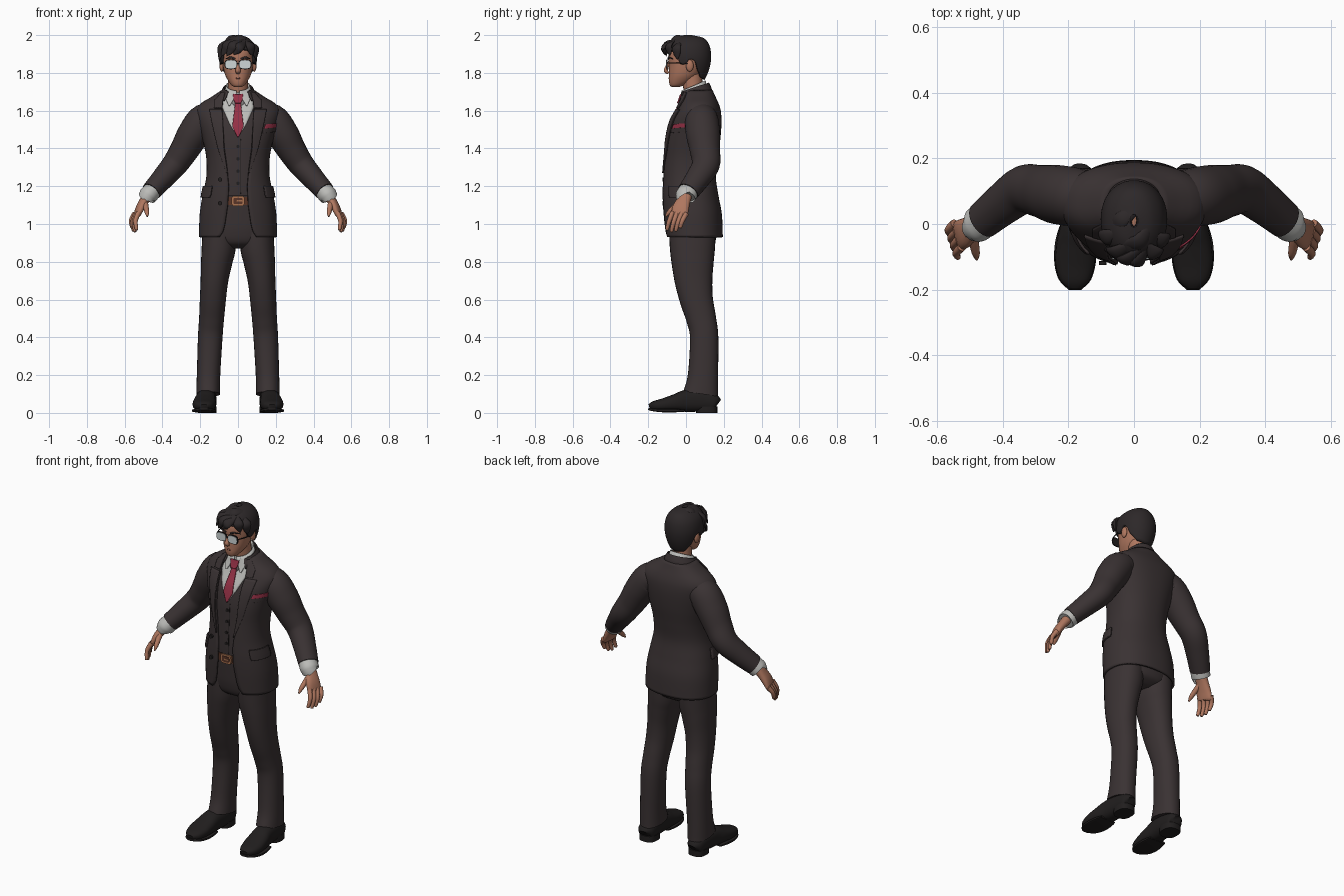
import bpy, bmesh, math
from mathutils import Vector

COL = {"suit": (.042, .032, .033), "hair": (.026, .021, .022), "skin": (.43, .185, .115),
       "shirt": (.50, .50, .48), "tie": (.30, .03, .06), "lens": (.62, .68, .68),
       "belt_leather": (.10, .035, .02), "buckle_copper": (.40, .17, .08),
       "black": (.015, .013, .013), "lip": (.30, .11, .075)}
MAT = {}
for k, c in COL.items():
    MAT[k] = bpy.data.materials.new(k)
    MAT[k].diffuse_color = (*c, 1)


def make(name, verts, faces, mat, fix=True, thick=0, side=-1):
    me = bpy.data.meshes.new(name)
    me.from_pydata(verts, [], faces)
    if fix:
        bm = bmesh.new()
        bm.from_mesh(me)
        bmesh.ops.recalc_face_normals(bm, faces=bm.faces)
        bm.to_mesh(me)
        bm.free()
    me.materials.append(MAT[mat])
    me.polygons.foreach_set("use_smooth", [True] * len(me.polygons))
    me.set_sharp_from_angle(angle=math.radians(45))
    ob = bpy.data.objects.new(name, me)
    bpy.context.collection.objects.link(ob)
    if thick:
        m = ob.modifiers.new("thickness", "SOLIDIFY")
        m.thickness, m.offset = thick, side
    return ob


def grid(name, rows, mat, closed=True, caps=True, thick=0, side=-1):
    n, m = len(rows[0]), len(rows)
    faces = [(i * n + j, i * n + (j + 1) % n, (i + 1) * n + (j + 1) % n, (i + 1) * n + j)
             for i in range(m - 1) for j in range(n if closed else n - 1)]
    if closed and caps:
        faces += [tuple(reversed(range(n))), tuple(range((m - 1) * n, m * n))]
    return make(name, [p for r in rows for p in r], faces, mat, closed and caps, thick, side)


def smooth(pts, n=6):
    """Catmull-Rom through tuples of any length."""
    P = [pts[0]] + list(pts) + [pts[-1]]
    out = []
    for i in range(1, len(P) - 2):
        for k in range(n):
            t = k / n
            out.append(tuple(.5 * (2 * b + (c - a) * t + (2 * a - 5 * b + 4 * c - d) * t * t
                       + (3 * b - a - 3 * c + d) * t ** 3)
                       for a, b, c, d in zip(P[i - 1], P[i], P[i + 1], P[i + 2])))
    return out + [tuple(pts[-1])]


def at(S, z):
    """Linear lookup in a table sorted by its first column."""
    z = min(max(z, S[0][0]), S[-1][0])
    for p, q in zip(S, S[1:]):
        if z <= q[0]:
            t = (z - p[0]) / max(q[0] - p[0], 1e-9)
            return [a + (b - a) * t for a, b in zip(p, q)][1:]


def power(v, e):
    return math.copysign(abs(v) ** e, v)


def surf(S, a, z, off=0, n=2.3):
    """Point on a body table (z, half width, front y, back y); angle 0 faces front."""
    rx, f, b = at(S, z)
    return (max(rx + off, .002) * power(math.sin(a), 2 / n),
            (f + b) / 2 - max((b - f) / 2 + off, .002) * power(math.cos(a), 2 / n), z)


def loft(name, S, mat, off=0, n=2.3, seg=40, z0=None, z1=None, steps=40):
    z0 = S[0][0] if z0 is None else z0
    z1 = S[-1][0] if z1 is None else z1
    rows = [[surf(S, 2 * math.pi * j / seg, z0 + (z1 - z0) * i / steps, off, n)
             for j in range(seg)] for i in range(steps + 1)]
    return grid(name, rows, mat)


def tube(name, pts, mat, ref=(1, 0, 0), seg=20, n=2.0, sub=6):
    """pts: (x, y, z, radius along ref, other radius)."""
    D = smooth(pts, sub)
    rows = []
    for i, p in enumerate(D):
        t = (Vector(D[min(i + 1, len(D) - 1)][:3]) - Vector(D[max(i - 1, 0)][:3])).normalized()
        u = Vector(ref)
        u = (u - t * u.dot(t)).normalized()
        v = t.cross(u)
        rows.append([Vector(p[:3]) + u * p[3] * power(math.cos(w), 2 / n) + v * p[4] * power(math.sin(w), 2 / n)
                     for w in (2 * math.pi * j / seg for j in range(seg))])
    return grid(name, rows, mat)


def patch(name, rows, mat, off, s=1, thick=.005, slope=0, ang=False, cols=10):
    """Plate on the torso front. rows: (z rising, x from, x to), or degrees when ang."""
    out, steps = [], 24
    for i in range(steps + 1):
        z = rows[0][0] + (rows[-1][0] - rows[0][0]) * i / steps
        lo, hi = sorted(s * v for v in at(rows, z))
        row = []
        for j in range(cols + 1):
            x = lo + (hi - lo) * j / cols
            zz = z + slope * (x - (lo + hi) / 2)
            q = min(abs(x) / (at(TORSO, zz)[0] + off), 1)
            a = math.radians(x) if ang else math.copysign(math.asin(q ** 1.15), x)
            row.append(surf(TORSO, a, zz, off))
        out.append(row)
    return grid(name, out, mat, closed=False, thick=thick, side=1)


def disc(name, x, y, z, rx, rz, thick, mat, n=2.0):
    tube(name, [(x, y, z, rx, rz), (x, y - thick, z, rx, rz)], mat, n=n, sub=1, seg=24)


def ball(name, loc, r, mat):
    tube(name, [(loc[0], loc[1], loc[2] + r[2] * math.sin(t), max(r[0] * math.cos(t), .0005),
                 max(r[1] * math.cos(t), .0005)) for t in (math.pi * (i / 10 - .5) for i in range(11))],
         mat, sub=1)


# ---- jacket, waistcoat, trousers seat
TORSO = smooth([(.93, .207, -.113, .195), (1.05, .203, -.123, .19), (1.15, .188, -.127, .172),
                (1.25, .168, -.125, .158), (1.35, .168, -.12, .168), (1.45, .188, -.112, .182),
                (1.54, .212, -.09, .188), (1.60, .222, -.058, .184), (1.64, .195, -.038, .172),
                (1.67, .145, -.027, .158), (1.71, .085, -.015, .14)], 8)
EDGE = [(.93, .10), (.96, .08), (1.0, .07), (1.1, .055), (1.2, .05), (1.3, .06), (1.4, .075),
        (1.5, .08), (1.6, .085), (1.66, .08), (1.71, .06)]
rows = []
for i in range(57):
    z = .93 + .78 * i / 56
    a0 = math.asin((at(EDGE, z)[0] / at(TORSO, z)[0]) ** 1.15)
    rows.append([surf(TORSO, a0 + (2 * math.pi - 2 * a0) * j / 56, z) for j in range(57)])
grid("jacket", rows, "suit", closed=False, thick=.012)
loft("waistcoat", TORSO, "suit", off=-.014, z0=1.15, z1=1.71)
SEAT = smooth([(.87, .10, -.03, .10), (.90, .165, -.075, .15), (.96, .185, -.093, .165),
               (1.05, .183, -.10, .165), (1.17, .165, -.105, .145)])
loft("trouser_seat", SEAT, "suit")
loft("belt", SEAT, "belt_leather", off=.005, z0=1.10, z1=1.143, steps=4)
disc("buckle", 0, -.105, 1.122, .034, .027, .012, "buckle_copper", 5)
disc("buckle_inset", 0, -.112, 1.122, .024, .017, .008, "belt_leather", 5)
disc("buckle_prong", .008, -.118, 1.122, .016, .004, .004, "buckle_copper", 5)

# ---- shirt front, tie, buttons
patch("shirt_front", [(1.46, -.002, .002), (1.53, -.045, .045), (1.62, -.085, .085), (1.70, -.075, .075)],
      "shirt", -.013, thick=.004)
patch("tie_blade", [(1.46, -.004, .004), (1.515, -.03, .03), (1.645, -.014, .014)], "tie", -.006)
patch("tie_knot", [(1.638, -.014, .014), (1.655, -.023, .023), (1.685, -.026, .026)], "tie", .002, thick=.008)
for z in (1.41, 1.345, 1.28, 1.215):
    disc("waistcoat_button", 0, surf(TORSO, 0, z, -.014)[1] + .002, z, .009, .009, .007, "black")
patch("waistcoat_closing", [(1.16, .014, .017), (1.45, .014, .017)], "black", -.014, thick=.002, cols=2)
for z in (1.235, 1.11):
    disc("jacket_button", -.095, surf(TORSO, .4, z)[1] + .002, z, .011, .011, .012, "black")

# ---- chest pocket with folded cloth
patch("chest_pocket", [(1.485, .13, .205), (1.508, .13, .205)], "suit", 0, slope=.12)
patch("pocket_square", [(1.508, .137, .20), (1.53, .145, .202)], "tie", 0, slope=.12)

# ---- collars: tilted bands round the neck
def band(name, a0, prof, mat, thick):
    grid(name, [[(rx * math.sin(a), .04 - ry * math.cos(a), z - k * ry * math.cos(a))
                 for a in (a0 + (2 * math.pi - 2 * a0) * j / 40 for j in range(41))]
                for rx, ry, z, k in prof], mat, closed=False, thick=thick)


band("shirt_collar", .12, [(.078, .078, 1.65, .3), (.07, .07, 1.70, .35), (.064, .064, 1.733, .42)], "shirt", .006)
band("jacket_collar", .75, [(.108, .105, 1.665, .15), (.092, .094, 1.695, .3), (.078, .082, 1.722, .33),
                            (.072, .076, 1.718, .33)], "suit", .006)
for s in (-1, 1):
    patch("collar_wing", [(1.625, .042, .05), (1.66, .022, .064), (1.70, .008, .066)], "shirt", -.003, s, .006)
    patch("lapel", [(1.27, .054, .06), (1.4, .073, .105), (1.55, .08, .14), (1.605, .084, .15)], "suit", .001, s, .006)
    patch("lapel_top", [(1.612, .084, .125), (1.65, .08, .125), (1.695, .066, .085)], "suit", .001, s, .006)
    patch("pocket_flap", [(1.14, 48, 92), (1.155, 46, 93), (1.20, 46, 92)], "suit", .001, s, .008, ang=True)

    # sleeve, cuff
    tube("sleeve", [(s * .10, .085, 1.56, .07, .07), (s * .175, .083, 1.55, .088, .088), (s * .235, .09, 1.475, .09, .086),
                    (s * .285, .10, 1.39, .08, .076), (s * .335, .105, 1.315, .074, .068),
                    (s * .395, .065, 1.245, .066, .06), (s * .46, .012, 1.172, .058, .052)], "suit", (0, 1, 0), 28)
    tube("shirt_cuff", [(s * .44, .026, 1.19, .052, .047), (s * .475, 0, 1.152, .055, .05),
                        (s * .48, -.003, 1.146, .05, .045)], "shirt", (0, 1, 0), 28)

    # hand
    w = (s * .3, .92, -.2)
    tube("palm", [(s * .468, .002, 1.165, .034, .028), (s * .495, -.012, 1.125, .037, .024),
                  (s * .518, -.028, 1.085, .045, .021), (s * .535, -.036, 1.045, .044, .014),
                  (s * .537, -.038, 1.036, .034, .008)], "skin", w, n=2.4)
    for i, drop in enumerate((.01, 0, .004, .022)):
        f = i / 3
        k = Vector((s * (.525 + .022 * f), -.07 + .072 * f, 1.062 - .008 * f))
        t = Vector((s * (.537 + .025 * f), -.102 + .07 * f, .957 + drop))
        m = (k + t) / 2 + Vector((s * .011, -.002, .004))
        tube("finger", [(*k, .013, .014), (*m, .012, .012), (*t.lerp(m, .12), .0095, .009), (*t, .003, .003)],
             "skin", w, 12)
    tube("thumb", [(s * .495, -.02, 1.125, .017, .017), (s * .488, -.058, 1.092, .015, .015),
                   (s * .482, -.09, 1.062, .012, .012), (s * .48, -.108, 1.04, .004, .004)], "skin", w, 12)

    # trouser leg
    tube("trouser_leg", [(s * .158, .078, .10, .063, .093), (s * .156, .09, .2, .062, .08), (s * .147, .096, .4, .065, .075),
                         (s * .14, .08, .5, .066, .079), (s * .133, .055, .6, .069, .088), (s * .125, .04, .7, .073, .10),
                         (s * .113, .035, .8, .083, .112), (s * .102, .034, .88, .09, .12),
                         (s * .098, .034, 1.0, .088, .125)], "suit", (1, 0, 0), 28, n=2.2)

    # shoe: upper, sole, heel
    tube("shoe_upper", [(s * .162, .165, .045, .022, .026), (s * .163, .15, .052, .046, .045), (s * .165, .08, .065, .052, .058),
                        (s * .17, 0, .063, .054, .058), (s * .176, -.06, .053, .06, .045), (s * .18, -.12, .043, .06, .034),
                        (s * .18, -.17, .037, .046, .025), (s * .18, -.195, .032, .02, .014)], "black", (1, 0, 0), 24, 2.5)
    tube("shoe_sole", [(s * .176, -.01, .012, .052, .006), (s * .178, -.06, .012, .063, .009), (s * .18, -.12, .012, .063, .009),
                       (s * .18, -.17, .016, .049, .008), (s * .18, -.2, .021, .02, .006)], "black", (1, 0, 0), 20, 4)
    tube("shoe_heel", [(s * .163, .11, 0, .05, .056), (s * .163, .11, .035, .05, .056)], "black", (1, 0, 0), 24, 2.6, 1)

    # ear, brow, glasses side
    ball("ear", (s * .086, .02, 1.838), (.012, .02, .032), "skin")
    tube("eyebrow", [(s * .014, -.094, 1.873, .003, .004), (s * .04, -.092, 1.882, .003, .005),
                     (s * .066, -.07, 1.874, .002, .002)], "hair", (0, 1, 0), 8)
    disc("glasses_rim", s * .037, -.098, 1.845, .034, .026, .006, "black", 3)
    disc("glasses_lens", s * .037, -.101, 1.845, .03, .022, .006, "lens", 3)
    tube("glasses_temple", [(s * .07, -.10, 1.853, .003, .003), (s * .088, -.05, 1.852, .003, .003),
                            (s * .093, .02, 1.85, .003, .003)], "black", (0, 0, 1), 8)
tube("glasses_bridge", [(-.01, -.104, 1.85, .003, .003), (.01, -.104, 1.85, .003, .003)], "black", (0, 0, 1), 8)

# ---- neck, head, face
tube("neck", [(0, .05, 1.65, .055, .052), (0, .038, 1.72, .053, .052), (0, .03, 1.79, .053, .055)], "skin")
HEAD = smooth([(1.724, .016, -.074, -.04), (1.732, .032, -.084, -.015), (1.755, .05, -.09, .03),
               (1.79, .068, -.09, .07), (1.84, .08, -.09, .10), (1.88, .083, -.094, .115),
               (1.92, .082, -.088, .115), (1.96, .062, -.06, .09), (1.98, .03, -.02, .06)])
loft("head", HEAD, "skin", n=2.15, seg=36)
tube("nose", [(0, -.088, 1.86, .007, .007), (0, -.099, 1.835, .009, .009), (0, -.106, 1.812, .014, .012),
              (0, -.093, 1.798, .01, .006)], "skin", seg=14)
tube("mouth", [(-.024, -.08, 1.77, .002, .003), (0, -.089, 1.772, .005, .005), (.024, -.08, 1.77, .002, .003)],
     "lip", (0, 0, 1), 10)

# ---- hair: cap with a varying hairline, plus swept locks
HAIR = smooth([(1.75, .07, -.07, .092), (1.80, .086, -.09, .116), (1.85, .098, -.10, .13), (1.90, .101, -.106, .133),
               (1.95, .088, -.10, .122), (1.985, .055, -.066, .092), (2.0, .012, -.01, .03)])
LINE = [(0, 1.925), (40, 1.918), (58, 1.90), (68, 1.845), (82, 1.845), (92, 1.875), (105, 1.865),
        (118, 1.81), (140, 1.772), (180, 1.762)]
rows = []
for i in range(25):
    t = math.sin(math.pi / 2 * i / 24)
    row = []
    for j in range(64):
        d = 360 * j / 64
        lo = at(LINE, min(d, 360 - d))[0]
        row.append(surf(HAIR, math.radians(d), lo + (2.0 - lo) * t, 0, 2.1))
    rows.append(row)
grid("hair_cap", rows, "hair", caps=False, thick=.018)
# start, bend and tip of each lock
LOCKS = [((.04, -.06, 1.97), (-.02, -.108, 1.95), (-.06, -.104, 1.888)),
         ((.03, -.04, 1.98), (-.05, -.085, 1.955), (-.09, -.08, 1.885)),
         ((.045, -.06, 1.965), (.01, -.115, 1.94), (-.022, -.112, 1.896)),
         ((.04, -.06, 1.97), (.065, -.09, 1.945), (.075, -.085, 1.89)),
         ((.05, -.03, 1.965), (.09, -.05, 1.935), (.096, -.045, 1.87)),
         ((-.03, -.02, 1.98), (-.085, -.04, 1.945), (-.1, -.045, 1.865)),
         ((.06, .02, 1.975), (.02, -.05, 1.985), (-.05, -.07, 1.965)),
         ((.03, .07, 1.975), (-.03, .02, 1.988), (-.075, -.03, 1.955))]
for a, b, c in LOCKS:
    tube("hair_lock", [(*a, .004, .006), (*b, .012, .026), (*Vector(b).lerp(Vector(c), .55), .010, .02),
                       (*c, .001, .001)], "hair", (Vector(b) - Vector((0, .02, 1.88))).normalized(), 12)
